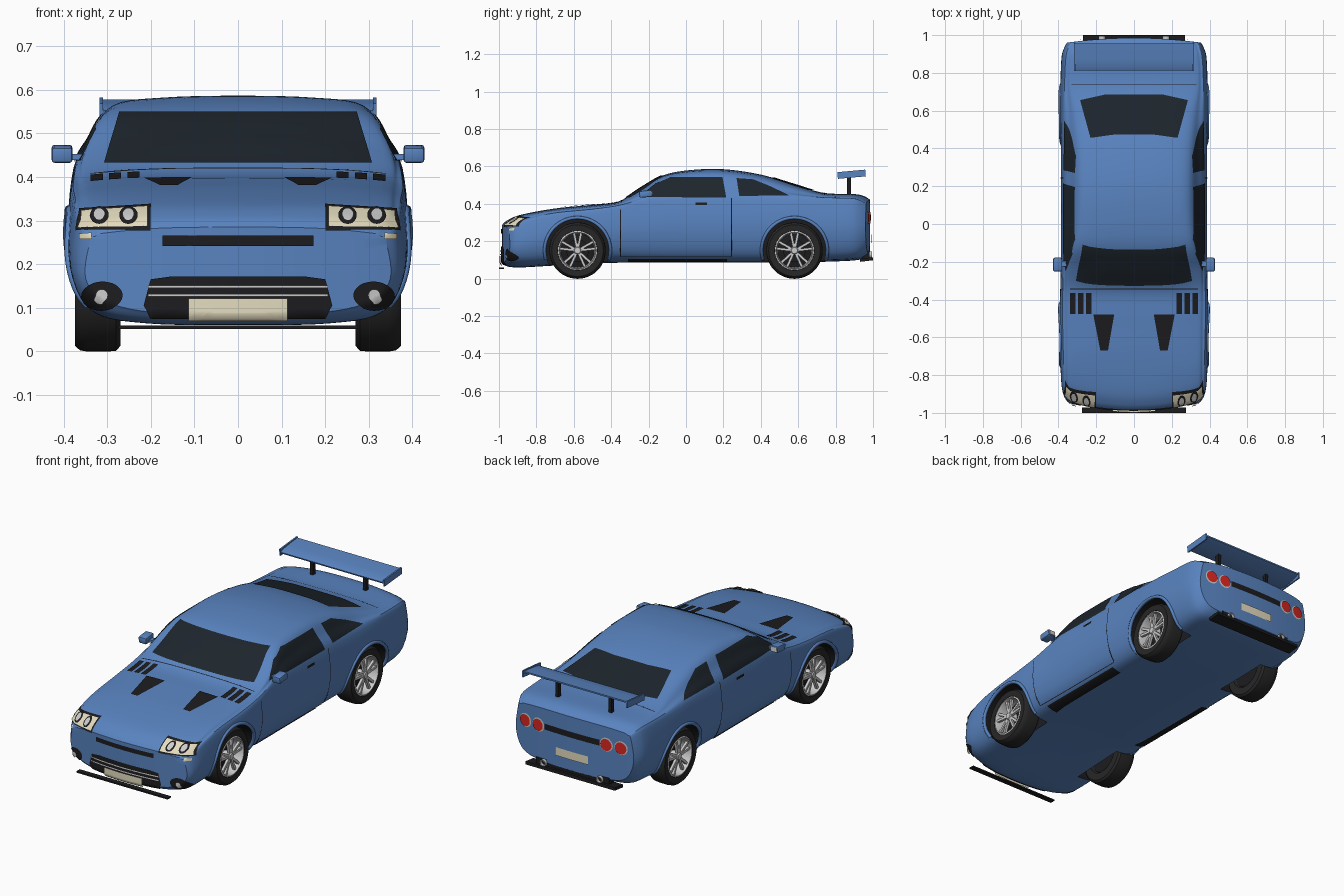
import bpy, bmesh, math
from mathutils import Vector, Matrix
from mathutils.bvhtree import BVHTree

if "Cube" in bpy.data.objects:
    bpy.data.objects.remove(bpy.data.objects["Cube"])

def mat(name, *c):
    m = bpy.data.materials.new(name)
    m.diffuse_color = (*c, 1)
    m.use_nodes = True
    m.node_tree.nodes["Principled BSDF"].inputs["Base Color"].default_value = m.diffuse_color
    return m

BLUE = mat("paint", .10, .23, .53)
BLACK = mat("trim_black", .012, .012, .014)
GLASS = mat("dark_glass", .012, .018, .025)
RUBBER = mat("rubber", .02, .02, .02)
METAL = mat("alloy", .55, .55, .58)
CREAM = mat("lamp_cream", .78, .72, .52)
RED = mat("lamp_red", .7, .02, .015)

def finish(name, bm, m, angle=35, recalc=True):
    if recalc:
        bmesh.ops.recalc_face_normals(bm, faces=bm.faces)
    me = bpy.data.meshes.new(name)
    bm.to_mesh(me)
    bm.free()
    o = bpy.data.objects.new(name, me)
    bpy.context.collection.objects.link(o)
    me.materials.append(m)
    smooth(o, angle)
    return o

def smooth(o, angle=35):
    bpy.ops.object.select_all(action='DESELECT')
    o.select_set(True)
    bpy.context.view_layer.objects.active = o
    bpy.ops.object.shade_smooth_by_angle(angle=math.radians(angle))

def spline(P, n):
    # Catmull-Rom through P[1:-1]; the end points only steer tangents
    out = []
    for a, b, c, d in zip(P, P[1:], P[2:], P[3:]):
        for k in range(n):
            t = k / n
            out.append([.5 * (2*q + (r-p)*t + (2*p-5*q+4*r-s)*t*t + (3*q-p-3*r+s)*t**3)
                        for p, q, r, s in zip(a, b, c, d)])
    return out + [list(P[-2])]

def boxes(name, items, m, bevel=0):
    bm = bmesh.new()
    for c, s, rot in items:
        M = Matrix.Translation(c) @ Matrix.Rotation(rot, 4, 'X') @ Matrix.Diagonal((*s, 1))
        bmesh.ops.create_cube(bm, size=1, matrix=M)
    if bevel:
        bmesh.ops.bevel(bm, geom=bm.edges[:], offset=bevel, segments=2, affect='EDGES', profile=.5)
    return finish(name, bm, m)

def lathe(name, prof, y, z, side, m, axis='X', n=48):
    bm = bmesh.new()
    rings = []
    for k in range(n):
        a = 2 * math.pi * k / n
        rings.append([bm.verts.new((side*x, y + r*math.cos(a), z + r*math.sin(a)) if axis == 'X' else
                                   (side + r*math.cos(a), y + x, z + r*math.sin(a))) for r, x in prof])
    for k in range(n):
        A, B = rings[k], rings[(k+1) % n]
        for j in range(len(prof)-1):
            bm.faces.new((A[j], A[j+1], B[j+1], B[j]))
    bmesh.ops.remove_doubles(bm, verts=bm.verts, dist=1e-5)
    return finish(name, bm, m)

# Body stations: y, half width, bottom, shoulder z, shoulder x, roof edge x, roof edge z, top
S = [(-.985, .35, .085, .25, .34, .30, .272, .285), (-.955, .37, .065, .27, .365, .32, .30, .312),
     (-.88, .382, .06, .30, .375, .33, .332, .342), (-.7, .388, .07, .335, .38, .33, .365, .375),
     (-.5, .39, .08, .355, .385, .33, .385, .395), (-.36, .388, .085, .375, .383, .335, .403, .413),
     (-.24, .386, .085, .40, .378, .335, .455, .487), (-.12, .385, .085, .415, .377, .305, .535, .553),
     (.02, .385, .085, .42, .375, .29, .56, .58), (.2, .385, .085, .42, .375, .285, .563, .585),
     (.4, .385, .085, .42, .375, .285, .535, .556), (.58, .388, .085, .42, .378, .295, .486, .503),
     (.74, .388, .09, .415, .375, .32, .447, .458), (.92, .38, .10, .41, .365, .31, .437, .45),
     (.985, .355, .13, .385, .34, .29, .412, .422)]

def section(s):
    y, w, zb, zs, ws, wr, zr, zt = s
    P = [(0, zb), (.55*w, zb+.004), (.87*w, zb+.03), (w, zb+.5*(zs-zb)), (ws, zs),
         ((ws+wr)/2+.006, (zs+zr)/2+.004), (wr, zr), (.6*wr, zr+.8*(zt-zr)), (0, zt)]
    return spline([(-P[1][0], P[1][1])] + P + [(-P[7][0], P[7][1])], 5)

def bow(x, y):
    f = min(max((-y-.75)/.2, 0), 1) * .35 - min(max((y-.85)/.1, 0), 1) * .2
    return y + f * x * x

bm = bmesh.new()
rings = []
stations = spline([S[0]] + S + [S[-1]], 6)
for s in stations:
    h = section(s)
    full = h + [(-x, z) for x, z in h[-2:0:-1]]
    rings.append([bm.verts.new((x, bow(x, s[0]), z)) for x, z in full])
for A, B in zip(rings, rings[1:]):
    for j in range(len(A)):
        k = (j+1) % len(A)
        bm.faces.new((A[j], A[k], B[k], B[j]))
for s in (stations[0], stations[-1]):        # bowed nose and tail faces
    rows = [[bm.verts.new((x*t/6, bow(x*t/6, s[0]), z)) for t in range(-6, 7)] for x, z in section(s)]
    for A, B in zip(rows, rows[1:]):
        for j in range(12):
            bm.faces.new((A[j], A[j+1], B[j+1], B[j]))
bmesh.ops.remove_doubles(bm, verts=bm.verts, dist=1e-5)
bmesh.ops.recalc_face_normals(bm, faces=bm.faces)
bvh = BVHTree.FromBMesh(bm)
body = finish("body_shell", bm, BLUE)

VIEW = {'front': (lambda a, b: (a, -2, b), (0, 1, 0)), 'back': (lambda a, b: (a, 2, b), (0, -1, 0)),
        'side': (lambda a, b: (2, a, b), (-1, 0, 0)), 'top': (lambda a, b: (a, b, 2), (0, 0, -1))}

def hit(view, a, b, off):
    f, d = VIEW[view]
    o, d = Vector(f(a, b)), Vector(d)
    p, n, _, _ = bvh.ray_cast(o, d)
    if p is None:
        p, n, _, _ = bvh.find_nearest(o + d * 1.1)
    return p + n * off

def panel(name, pts, view, m, off=.004, mirror=True, sub=8, rings=8):
    # convex outline drawn in one view and laid onto the body
    N = len(pts)
    line = [(pts[i][0]+(pts[(i+1) % N][0]-pts[i][0])*k/sub, pts[i][1]+(pts[(i+1) % N][1]-pts[i][1])*k/sub)
            for i in range(N) for k in range(sub)]
    cx, cy = sum(p[0] for p in line)/len(line), sum(p[1] for p in line)/len(line)
    bm = bmesh.new()
    for sx in ((1, -1) if mirror else (1,)):
        d = Vector(VIEW[view][1])
        d.x *= sx
        R = []
        for r in range(rings+1):
            co = [hit(view, cx+(a-cx)*r/rings, cy+(b-cy)*r/rings, off) for a, b in line]
            R.append([bm.verts.new((p.x*sx, p.y, p.z)) for p in co])
        for A, B in zip(R, R[1:]):
            for j in range(len(A)):
                k = (j+1) % len(A)
                fc = bm.faces.new((A[j], A[k], B[k], B[j]))
                ref = (B[k].co-A[j].co).cross(B[j].co-A[k].co)
                if ref.dot(d) > 0:
                    fc.normal_flip()
    bmesh.ops.remove_doubles(bm, verts=bm.verts, dist=1e-6)
    return finish(name, bm, m, 60, recalc=False)

def rect(a0, a1, b0, b1):
    return [(a0, b0), (a1, b0), (a1, b1), (a0, b1)]

def disc(cx, cy, rx, ry=None, n=24):
    return [(cx+rx*math.cos(2*math.pi*i/n), cy+(ry or rx)*math.sin(2*math.pi*i/n)) for i in range(n)]

# Wheel arches cut out of the body
for y in (-.58, .58):
    for sx in (-1, 1):
        c = lathe("arch_cutter", [(0, .235), (.17, .235), (.17, .46), (0, .46)], y, .15, sx, BLACK)
        c.hide_render = True
        b = body.modifiers.new("arch", 'BOOLEAN')
        b.object, b.operation, b.solver, b.material_mode = c, 'DIFFERENCE', 'EXACT', 'TRANSFER'
        bpy.context.view_layer.objects.active = body
        bpy.ops.object.modifier_apply(modifier=b.name)
        bpy.data.objects.remove(c)
smooth(body)

# Wheels and arch lips
for y, end in ((-.58, "front"), (.58, "rear")):
    for sx, sd in ((-1, "left"), (1, "right")):
        n = f"{end}_{sd}_"
        lathe(n+"tyre", [(.098, .27), (.138, .27), (.149, .28), (.151, .30), (.151, .345), (.148, .363),
                         (.138, .374), (.106, .372), (.1, .36)], y, .15, sx, RUBBER)
        lathe(n+"rim", [(.1, .355), (.105, .37), (.098, .373), (.093, .36), (.09, .30), (.09, .275)], y, .15, sx, METAL)
        lathe(n+"brake_disc", [(0, .325), (.06, .325), (.06, .315), (.092, .31), (.092, .28), (0, .28)], y, .15, sx, BLACK)
        lathe(n+"hub", [(0, .37), (.016, .369), (.022, .36), (.024, .32), (0, .32)], y, .15, sx, METAL, n=24)
        spokes = []
        for k in range(5):
            for da in (-.2, .2):
                a = math.pi/2 + k*2*math.pi/5 + da
                spokes.append(((sx*.357, y+.057*math.cos(a), .15+.057*math.sin(a)), (.014, .082, .013), a))
        boxes(n+"spokes", spokes, METAL)
        cu = bpy.data.curves.new(n+"arch_lip", 'CURVE')
        cu.dimensions, cu.bevel_depth, cu.bevel_resolution = '3D', .009, 2
        sp = cu.splines.new('POLY')
        sp.points.add(32)
        for i, p in enumerate(sp.points):
            a = math.radians(-15 + 210*i/32)
            q = hit('side', y+.176*math.cos(a), .15+.176*math.sin(a), 0)
            p.co = (sx*q.x, q.y, q.z, 1)
        o = bpy.data.objects.new(n+"arch_lip", cu)
        bpy.context.collection.objects.link(o)
        cu.materials.append(BLUE)
        smooth_sel = [x.select_set(x == o) for x in bpy.context.view_layer.objects]
        bpy.context.view_layer.objects.active = o
        bpy.ops.object.convert(target='MESH')

# Glass
panel("windshield", [(-.307, .43), (.307, .43), (.272, .547), (-.272, .547)], 'front', GLASS, mirror=False, sub=14, rings=14)
panel("rear_window", [(-.285, .655), (-.23, .455), (-.1, .473), (.1, .473), (.23, .455), (.285, .655), (.15, .685), (-.15, .685)],
      'top', GLASS, mirror=False)
panel("door_windows", [(-.25, .436), (.215, .432), (.195, .541), (-.08, .541), (-.16, .507)], 'side', GLASS)
panel("quarter_windows", [(.27, .535), (.285, .44), (.55, .443), (.45, .492), (.36, .528)], 'side', GLASS)

# Hood vents, slots and shut lines
panel("hood_vents", [(.105, -.48), (.215, -.48), (.178, -.67), (.138, -.67)], 'top', BLACK)
for x in (.226, .268, .31):
    panel("hood_slots", rect(x, x+.028, -.475, -.365), 'top', BLACK)
panel("hood_seam", rect(-.34, .34, -.346, -.342), 'top', BLACK, .001, False)
panel("trunk_seam", rect(-.33, .33, .738, .742), 'top', BLACK, .001, False)
for y, z in ((-.35, .37), (.243, .43)):
    panel("door_seams", rect(y-.002, y+.002, .12, z), 'side', BLACK, .0015)
panel("sill_seams", rect(-.35, .243, .117, .12), 'side', BLACK, .0015)
panel("sill_stripes", rect(-.31, .22, .093, .108), 'side', BLACK, .005)
panel("door_handles", rect(.05, .112, .393, .405), 'side', BLACK, .006)

# Nose: grille, intake, plate, lamps
panel("upper_grille", rect(-.173, .173, .242, .266), 'front', BLACK, mirror=False)
panel("lower_intake", [(-.2, .077), (.2, .077), (.216, .105), (.2, .165), (.15, .172), (-.15, .172), (-.2, .165), (-.216, .105)],
      'front', BLACK, mirror=False)
for z in (.128, .148):
    panel("intake_bar", rect(-.205, .205, z-.003, z+.003), 'front', METAL, .009, False)
panel("front_plate", rect(-.113, .113, .078, .121), 'front', CREAM, .012, False)
panel("headlight_surrounds", [(.2, .277), (.37, .277), (.364, .325), (.2, .335)], 'front', BLACK, .004)
panel("headlights", [(.207, .283), (.363, .281), (.355, .319), (.207, .328)], 'front', CREAM, .007)
for x in (.25, .316):
    panel("headlight_rings", disc(x, .305, .021, .019), 'front', BLACK, .010, sub=1, rings=4)
    panel("headlight_lenses", disc(x, .305, .013), 'front', METAL, .013, sub=1, rings=4)
panel("markers", rect(.335, .362, .257, .270), 'front', CREAM)
panel("fog_lamp_surrounds", disc(.31, .128, .046, .032), 'front', BLACK, .005, sub=1, rings=5)
panel("fog_lamps", disc(.31, .128, .014), 'front', METAL, .014, sub=1, rings=3)
boxes("front_splitter", [((0, -.986, .055), (.55, .028, .008), 0)], BLACK)

# Tail: lamps, strip, plate, diffuser, exhausts
panel("tail_strip", rect(-.165, .165, .31, .342), 'back', BLACK, mirror=False)
for x in (.205, .288):
    panel("tail_lamp_rims", disc(x, .325, .037), 'back', METAL, .004, sub=1, rings=5)
    panel("tail_lamps", disc(x, .325, .032), 'back', RED, .009, sub=1, rings=5)
panel("rear_plate", rect(-.1, .1, .19, .235), 'back', CREAM, .006, False)
boxes("rear_diffuser", [((0, .965, .102), (.54, .07, .016), .12), ((0, .96, .125), (.44, .04, .04), 0)], BLACK)
for sx in (-1, 1):
    lathe("exhaust", [(.013, .03), (.018, .03), (.018, -.08), (.013, -.08), (.013, .03)], .965, .128, sx*.17, METAL, 'Y', 20)

# Rear wing on two posts
bm = bmesh.new()
prof = [(.812, .553), (.83, .562), (.88, .57), (.955, .578), (.955, .57), (.91, .552), (.86, .542), (.815, .545)]
f = bm.faces.new([bm.verts.new((-.31, y, z)) for y, z in prof])
g = bmesh.ops.extrude_face_region(bm, geom=[f])
bmesh.ops.translate(bm, vec=(.62, 0, 0), verts=[v for v in g['geom'] if isinstance(v, bmesh.types.BMVert)])
finish("rear_wing", bm, BLUE)
boxes("wing_end_plates", [((sx*.314, .885, .558), (.008, .15, .036), .09) for sx in (-1, 1)], BLUE)
boxes("wing_posts", [((sx*.16, .872, .495), (.018, .022, .11), 0) for sx in (-1, 1)], BLACK)

# Door mirrors
boxes("mirror_housings", [((sx*.404, -.215, .453), (.048, .07, .036), .1) for sx in (-1, 1)], BLUE, .007)
boxes("mirror_stalks", [((sx*.37, -.21, .446), (.045, .03, .014), 0) for sx in (-1, 1)], BLUE)
boxes("mirror_glass", [((sx*.404, -.179, .456), (.036, .003, .024), .1) for sx in (-1, 1)], METAL)
